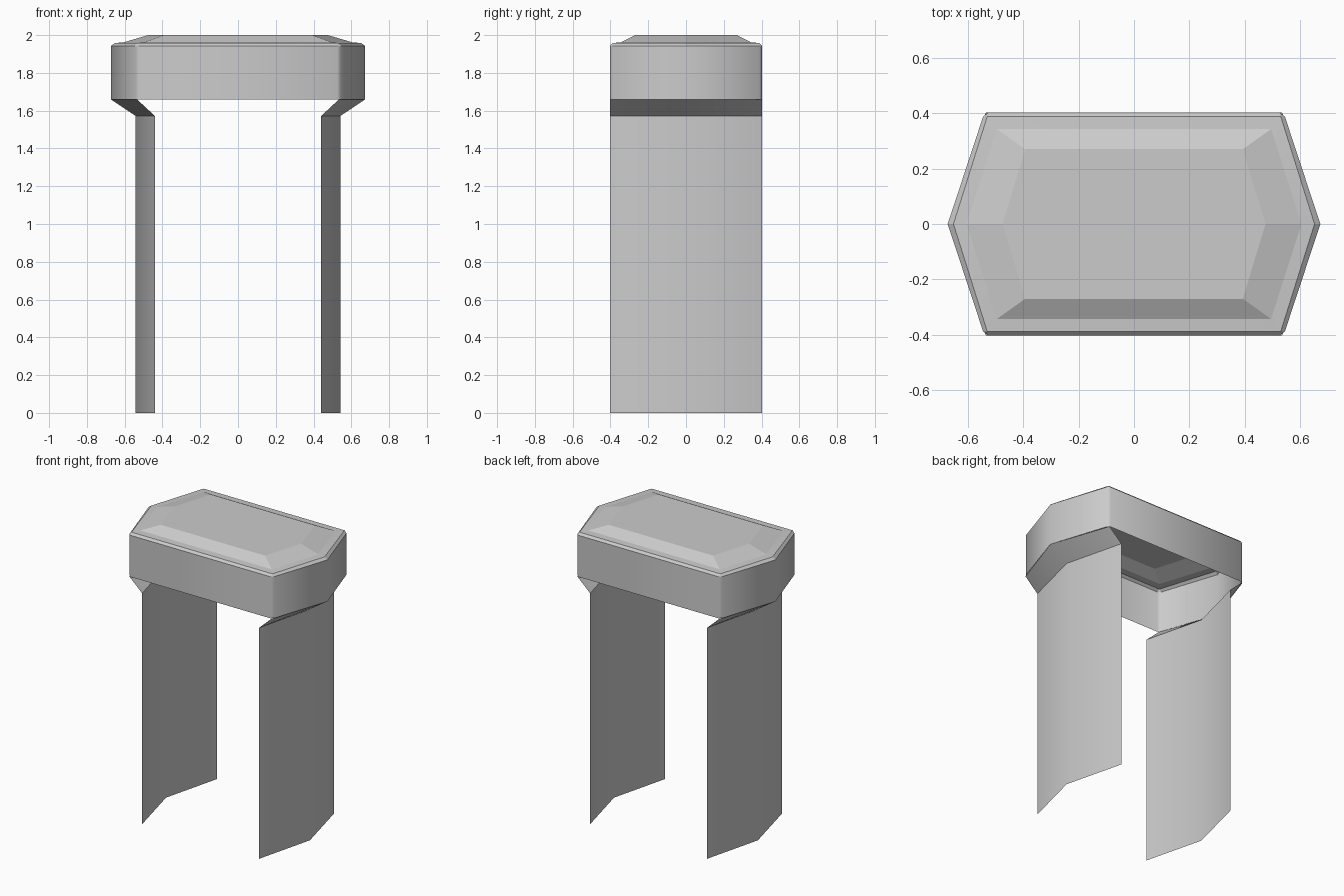
import bpy, bmesh, math

if "Cube" in bpy.data.objects:
    bpy.data.objects.remove(bpy.data.objects["Cube"])


def ring(front_x, front_y, side_x, side_y, mid_x, z):
    """Six-sided plan outline with a small cut at each of the four corners."""
    right = [(front_x, -front_y), (side_x, -side_y), (mid_x, 0),
             (side_x, side_y), (front_x, front_y)]
    left = [(-x, y) for x, y in reversed(right)]
    return [(x, y, z) for x, y in right + left]


def loft(name, rows, closed, cap, angle):
    """Skin a stack of outlines into an open shell."""
    bm = bmesh.new()
    grid = [[bm.verts.new(p) for p in row] for row in rows]
    n = len(rows[0])
    for low, high in zip(grid, grid[1:]):
        for i in range(n if closed else n - 1):
            j = (i + 1) % n
            bm.faces.new((low[i], low[j], high[j], high[i]))
    if cap:
        bm.faces.new(grid[-1])
    bmesh.ops.remove_doubles(bm, verts=bm.verts[:], dist=0.0005)
    mesh = bpy.data.meshes.new(name)
    bm.to_mesh(mesh)
    bm.free()
    obj = bpy.data.objects.new(name, mesh)
    bpy.context.collection.objects.link(obj)
    bpy.ops.object.select_all(action='DESELECT')
    obj.select_set(True)
    bpy.context.view_layer.objects.active = obj
    bpy.ops.object.shade_smooth_by_angle(angle=math.radians(angle))
    return obj


# Head: walls with cut corners, open underneath
wall = (0.525, 0.403, 0.545, 0.388, 0.673)
loft("head_walls", [ring(*wall, 1.66), ring(*wall, 1.943)], True, False, 38)

# Lid: chamfered rim, flat ledge and raised centre panel
loft("lid", [
    ring(*wall, 1.943),
    ring(0.53, 0.388, 0.53, 0.388, 0.652, 1.958),
    ring(0.495, 0.343, 0.495, 0.343, 0.605, 1.962),
    ring(0.393, 0.27, 0.393, 0.27, 0.475, 2.0),
], True, True, 10)


def bent(side, edge_x, mid_x, z):
    """Plan outline of a thin sheet folded along its middle."""
    pts = [(side * edge_x, -0.403, z), (side * mid_x, 0, z), (side * edge_x, 0.403, z)]
    return pts if side > 0 else pts[::-1]


# Legs: folded sheets with flared necks up to the head
for label, side in (("left", -1), ("right", 1)):
    foot = bent(side, 0.44, 0.542, 0)
    knee = bent(side, 0.44, 0.542, 1.572)
    top = bent(side, 0.535, 0.673, 1.66)
    loft(label + "_leg", [foot, knee], False, False, 38)
    loft(label + "_neck", [knee, top], False, False, 38)
